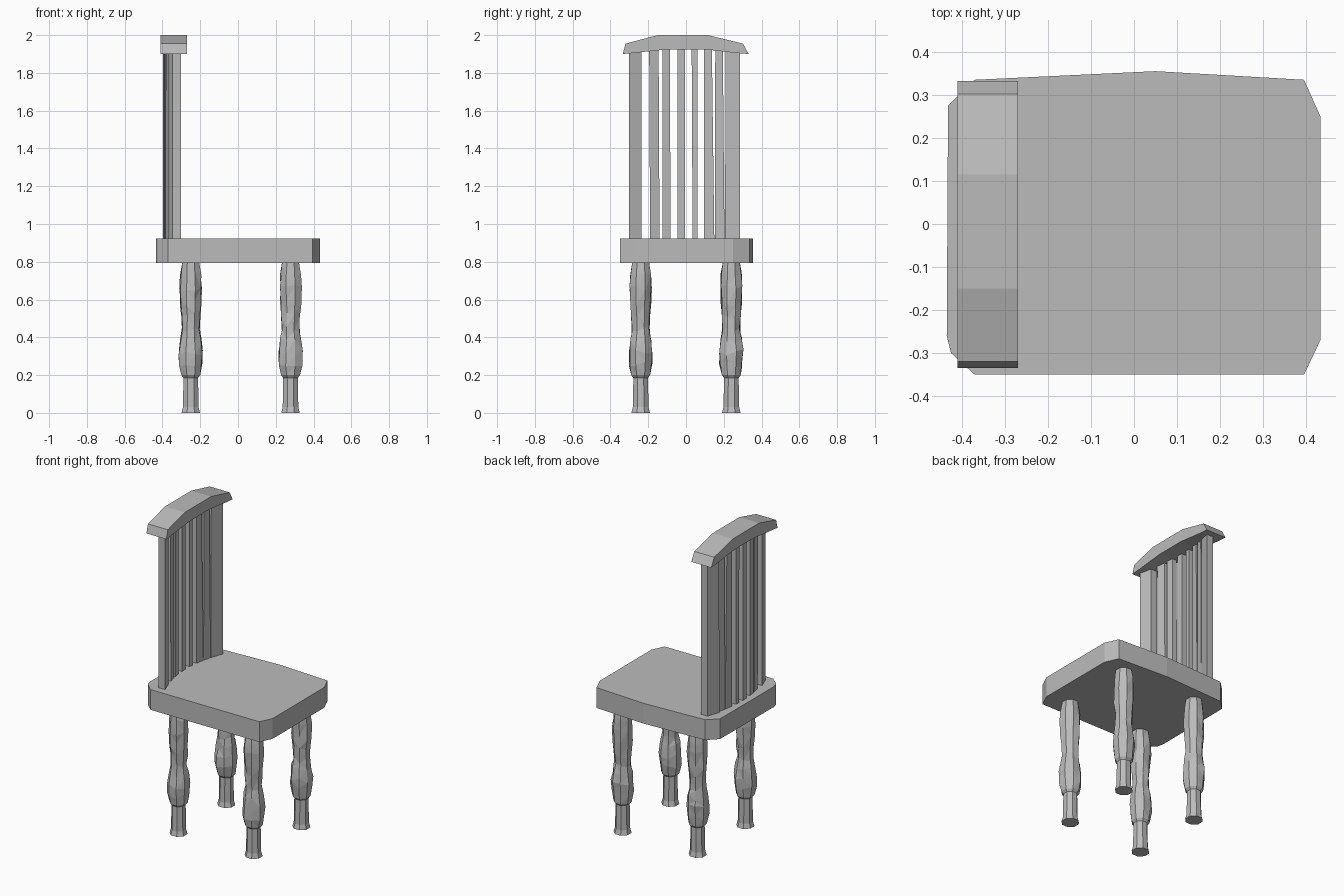
import bpy, bmesh, math, random
from mathutils import Vector

random.seed(4)
default = bpy.data.objects.get("Cube")
if default:
    bpy.data.objects.remove(default)

grey = bpy.data.materials.new("plain_grey")
grey.use_nodes = True
GREY = (0.5, 0.5, 0.5, 1)
grey.diffuse_color = GREY
grey.node_tree.nodes["Principled BSDF"].inputs["Base Color"].default_value = GREY


def loft(name, rings):
    """Join matching rings of points into one closed, flat-faced solid."""
    bm = bmesh.new()
    loops = [[bm.verts.new(p) for p in ring] for ring in rings]
    n = len(loops[0])
    for low, high in zip(loops, loops[1:]):
        for i in range(n):
            j = (i + 1) % n
            bm.faces.new((low[i], low[j], high[j], high[i]))
    bm.faces.new(loops[0][::-1])
    bm.faces.new(loops[-1])
    bmesh.ops.recalc_face_normals(bm, faces=bm.faces[:])
    mesh = bpy.data.meshes.new(name)
    bm.to_mesh(mesh)
    bm.free()
    mesh.materials.append(grey)
    obj = bpy.data.objects.new(name, mesh)
    bpy.context.collection.objects.link(obj)
    return obj


# Seat: thick slab with clipped corners and a slightly bowed side
seat_outline = [(-0.435, -0.26), (-0.425, -0.30), (-0.37, -0.35), (0.395, -0.35),
                (0.433, -0.27), (0.433, 0.25), (0.395, 0.335), (0.05, 0.355),
                (-0.37, 0.335), (-0.432, 0.275)]
loft("seat", [[(x, y, z) for x, y in seat_outline] for z in (0.794, 0.923)])

# Top rail: arched bar across the back
rail_profile = [(-0.335, 1.90), (-0.32, 1.955), (-0.15, 2.0), (0.115, 2.0), (0.302, 1.955),
                (0.332, 1.90), (0.27, 1.905), (0.10, 1.925), (-0.095, 1.925), (-0.28, 1.905)]
loft("top_rail", [[(x, y, z) for y, z in rail_profile] for x in (-0.41, -0.27)])


# Back slats: set on a shallow arc, hollow towards the sitter
def slat(name, bottom, top, thickness):
    rings = []
    for (y0, y1), z in ((bottom, 0.91), (top, 1.93)):
        f0, f1 = (-0.365 + 0.7 * y * y for y in (y0, y1))
        rings.append([(f0, y0, z), (f1, y1, z),
                      (f1 - thickness, y1, z), (f0 - thickness, y0, z)])
    loft(name, rings)


slat("back_post_right", (-0.303, -0.235), (-0.303, -0.235), 0.045)
slat("back_post_left", (0.207, 0.287), (0.209, 0.287), 0.045)
slats = [((-0.19, -0.14), (-0.195, -0.145)), ((-0.125, -0.082), (-0.125, -0.085)),
         ((-0.045, -0.005), (-0.045, -0.005)), ((0.035, 0.06), (0.03, 0.06)),
         ((0.095, 0.15), (0.095, 0.137)), ((0.153, 0.204), (0.155, 0.195))]
for i, (bottom, top) in enumerate(slats):
    slat(f"back_slat_{i + 1}", bottom, top, 0.032)

# Legs: roughly carved, turned profile of (radius, height)
leg_profile = [(0.052, 0), (0.044, 0.03), (0.041, 0.185), (0.053, 0.20), (0.065, 0.26),
               (0.066, 0.32), (0.058, 0.38), (0.049, 0.44), (0.052, 0.51),
               (0.058, 0.58), (0.062, 0.66), (0.058, 0.73), (0.047, 0.80)]


def leg(name, cx, cy):
    sides = 8
    rings = []
    for r, z in leg_profile:
        rough = 0.2 < z < 0.75
        ring = []
        for i in range(sides):
            a = math.tau * (i + 0.5) / sides
            k = r * (random.uniform(0.92, 1.07) if rough else 1.02)
            dz = random.uniform(-0.018, 0.018) if rough else 0
            ring.append(Vector((cx + k * math.cos(a), cy + k * math.sin(a), z + dz)))
        rings.append(ring)
    obj = loft(name, rings)
    # Split the sides so the chiselled facets stay flat
    bm = bmesh.new()
    bm.from_mesh(obj.data)
    bmesh.ops.triangulate(bm, faces=[f for f in bm.faces if len(f.verts) == 4])
    bm.to_mesh(obj.data)
    bm.free()


for depth, x in (("rear", -0.25), ("front", 0.278)):
    for side, y in (("right", -0.24), ("left", 0.24)):
        leg(f"{depth}_{side}_leg", x, y)
